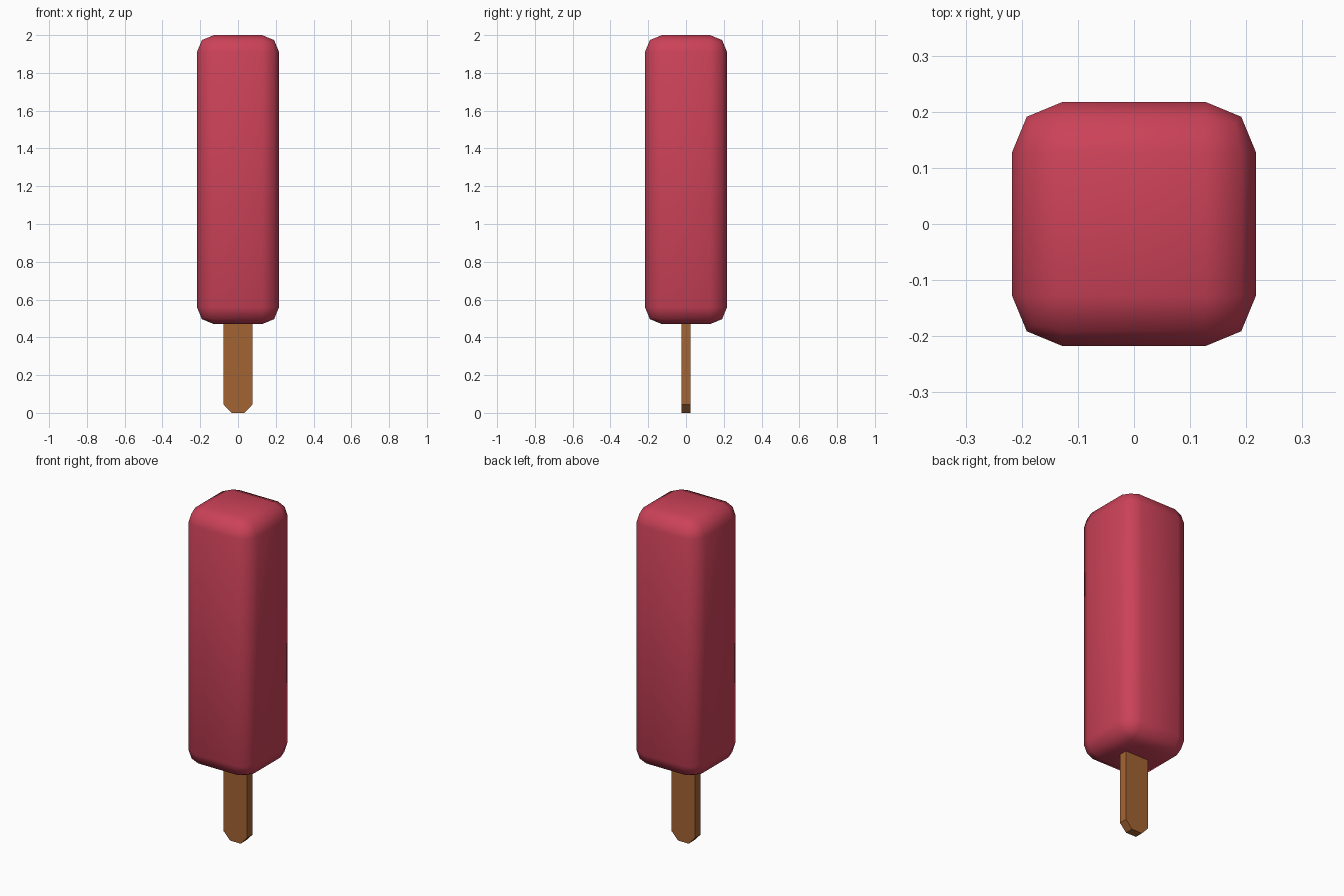
import bpy, bmesh

if "Cube" in bpy.data.objects:
    bpy.data.objects.remove(bpy.data.objects["Cube"])


def material(name, colour):
    mat = bpy.data.materials.new(name)
    mat.diffuse_color = (*colour, 1)
    mat.use_nodes = True
    mat.node_tree.nodes["Principled BSDF"].inputs["Base Color"].default_value = mat.diffuse_color
    return mat


def finish(bm, name, mat, smooth):
    bmesh.ops.recalc_face_normals(bm, faces=bm.faces)
    for f in bm.faces:
        f.smooth = smooth
    mesh = bpy.data.meshes.new(name)
    bm.to_mesh(mesh)
    bm.free()
    mesh.materials.append(mat)
    obj = bpy.data.objects.new(name, mesh)
    bpy.context.collection.objects.link(obj)
    return obj


# Ice block: tall box with rounded edges all round
bm = bmesh.new()
bmesh.ops.create_cube(bm, size=1)
bmesh.ops.scale(bm, vec=(0.435, 0.435, 1.53), verts=bm.verts)
bmesh.ops.translate(bm, vec=(0, 0, 1.235), verts=bm.verts)
bmesh.ops.bevel(bm, geom=list(bm.edges), offset=0.09, offset_type='OFFSET',
                segments=2, profile=0.5, affect='EDGES')
finish(bm, "ice_block", material("berry red", (0.60, 0.054, 0.098)), True)

# Stick: flat slat with clipped lower corners, running up into the ice
bm = bmesh.new()
half = [(0.035, 0), (0.077, 0.045), (0.077, 0.62)]
outline = half + [(-x, z) for x, z in reversed(half)]
face = bm.faces.new([bm.verts.new((x, -0.025, z)) for x, z in outline])
ext = bmesh.ops.extrude_face_region(bm, geom=[face], use_keep_orig=True)
bmesh.ops.translate(bm, vec=(0, 0.05, 0),
                    verts=[g for g in ext["geom"] if isinstance(g, bmesh.types.BMVert)])
finish(bm, "stick", material("wood brown", (0.37, 0.127, 0.032)), False)
